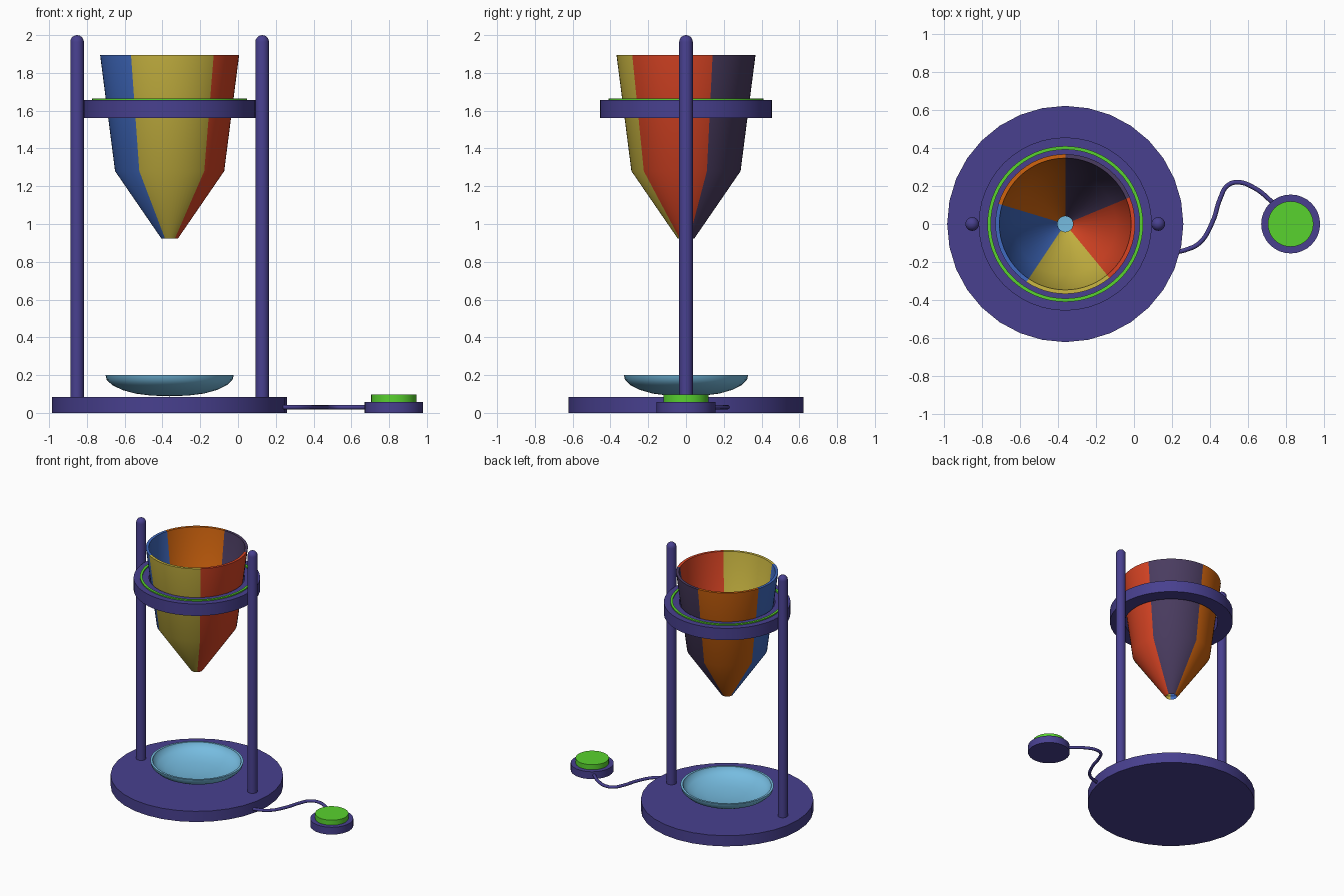
import bpy, bmesh, math

if "Cube" in bpy.data.objects:
    bpy.data.objects.remove(bpy.data.objects["Cube"])

CX = -0.362  # axis of the stand


def mat(name, r, g, b):
    lin = [((c / 255 + 0.055) / 1.055) ** 2.4 if c > 10 else c / 255 / 12.92 for c in (r, g, b)]
    m = bpy.data.materials.new(name)
    m.diffuse_color = (*lin, 1)
    m.use_nodes = True
    m.node_tree.nodes["Principled BSDF"].inputs["Base Color"].default_value = m.diffuse_color
    return m


PURPLE = mat("indigo", 72, 64, 143)
GREEN = mat("bright green", 88, 210, 46)
SKY = mat("sky blue", 118, 188, 224)
PANELS = [mat("dusky violet", 74, 60, 96), mat("red", 216, 68, 36),
          mat("mustard yellow", 203, 183, 66), mat("blue", 64, 106, 192),
          mat("orange", 208, 100, 14)]


def lathe(name, profile, x=CX, y=0, segs=32, mats=(PURPLE,), closed=False, rule=None, sy=1):
    """Spin an (r, z) profile clockwise from +y; closed joins the last point to the first."""
    bm = bmesh.new()
    rings = []
    for r, z in profile:
        if r == 0:
            rings.append([bm.verts.new((0, 0, z))] * segs)
        else:
            rings.append([bm.verts.new((r * math.sin(2 * math.pi * i / segs),
                                        sy * r * math.cos(2 * math.pi * i / segs), z))
                          for i in range(segs)])
    pairs = list(zip(rings, rings[1:]))
    if closed:
        pairs.append((rings[-1], rings[0]))
    for a, b in pairs:
        for i in range(segs):
            j = (i + 1) % segs
            f = bm.faces.new(list(dict.fromkeys((a[i], a[j], b[j], b[i]))))
            f.smooth = True
            if rule:
                f.material_index = rule(i)
    bmesh.ops.recalc_face_normals(bm, faces=bm.faces)
    for e in bm.edges:
        e.smooth = e.calc_face_angle(0) < math.radians(35)
    me = bpy.data.meshes.new(name)
    bm.to_mesh(me)
    bm.free()
    for m in mats:
        me.materials.append(m)
    ob = bpy.data.objects.new(name, me)
    ob.location = (x, y, 0)
    bpy.context.collection.objects.link(ob)
    return ob


def disc(name, r, z0, z1, **kw):
    return lathe(name, [(0, z0), (r, z0), (r, z1), (0, z1)], **kw)


def tube(name, r0, r1, z0, z1, **kw):
    return lathe(name, [(r0, z0), (r1, z0), (r1, z1), (r0, z1)], closed=True, **kw)


# Base
disc("base", 0.622, 0, 0.085)

# Two posts with domed tops
R = 0.036
dome = [(R * math.cos(math.radians(a)), 1.964 + R * math.sin(math.radians(a)))
        for a in (0, 18, 36, 54, 72)]
for side, px in (("left", CX - 0.49), ("right", CX + 0.49)):
    lathe(side + "_post", [(0, 0.08), (R, 0.08)] + dome + [(0, 2.0)], x=px, segs=20)

# Support ring with a green light strip on top
tube("support_ring", 0.345, 0.456, 1.562, 1.656, segs=48)
tube("light_strip", 0.392, 0.41, 1.65, 1.665, segs=64, mats=(GREEN,))

# Hollow funnel in five coloured panels
lathe("funnel", [(0.368, 1.895), (0.289, 1.28), (0.043, 0.922),
                 (0.041, 0.95), (0.268, 1.285), (0.347, 1.895)],
      segs=64, mats=PANELS, closed=True,
      rule=lambda i: sum(i >= k for k in (12, 25, 38, 51)))

# Shallow dish on the base
lathe("dish", [(0, 0.088), (0.1, 0.092), (0.18, 0.102), (0.25, 0.121), (0.305, 0.148),
               (0.333, 0.175), (0.339, 0.2), (0.322, 0.2), (0.315, 0.18), (0.285, 0.155),
               (0.23, 0.132), (0.15, 0.115), (0, 0.106)], segs=48, mats=(SKY,), sy=0.97)

# Push button
disc("button_base", 0.155, 0, 0.058, x=0.825)
disc("button_cap", 0.12, 0.055, 0.098, x=0.825, mats=(GREEN,))

# Cable from base to button
cu = bpy.data.curves.new("cable", "CURVE")
cu.dimensions = "3D"
cu.bevel_depth = 0.012
cu.bevel_resolution = 2
cu.use_fill_caps = True
pts = [(0.22, -0.148), (0.27, -0.137), (0.345, -0.1), (0.413, 0.01), (0.455, 0.137),
       (0.49, 0.2), (0.54, 0.22), (0.634, 0.19), (0.74, 0.105)]
sp = cu.splines.new("BEZIER")
sp.bezier_points.add(len(pts) - 1)
for p, (x, y) in zip(sp.bezier_points, pts):
    p.co = (x, y, 0.03)
    p.handle_left_type = p.handle_right_type = "AUTO"
sp.resolution_u = 6
cu.materials.append(PURPLE)
bpy.context.collection.objects.link(bpy.data.objects.new("cable", cu))
